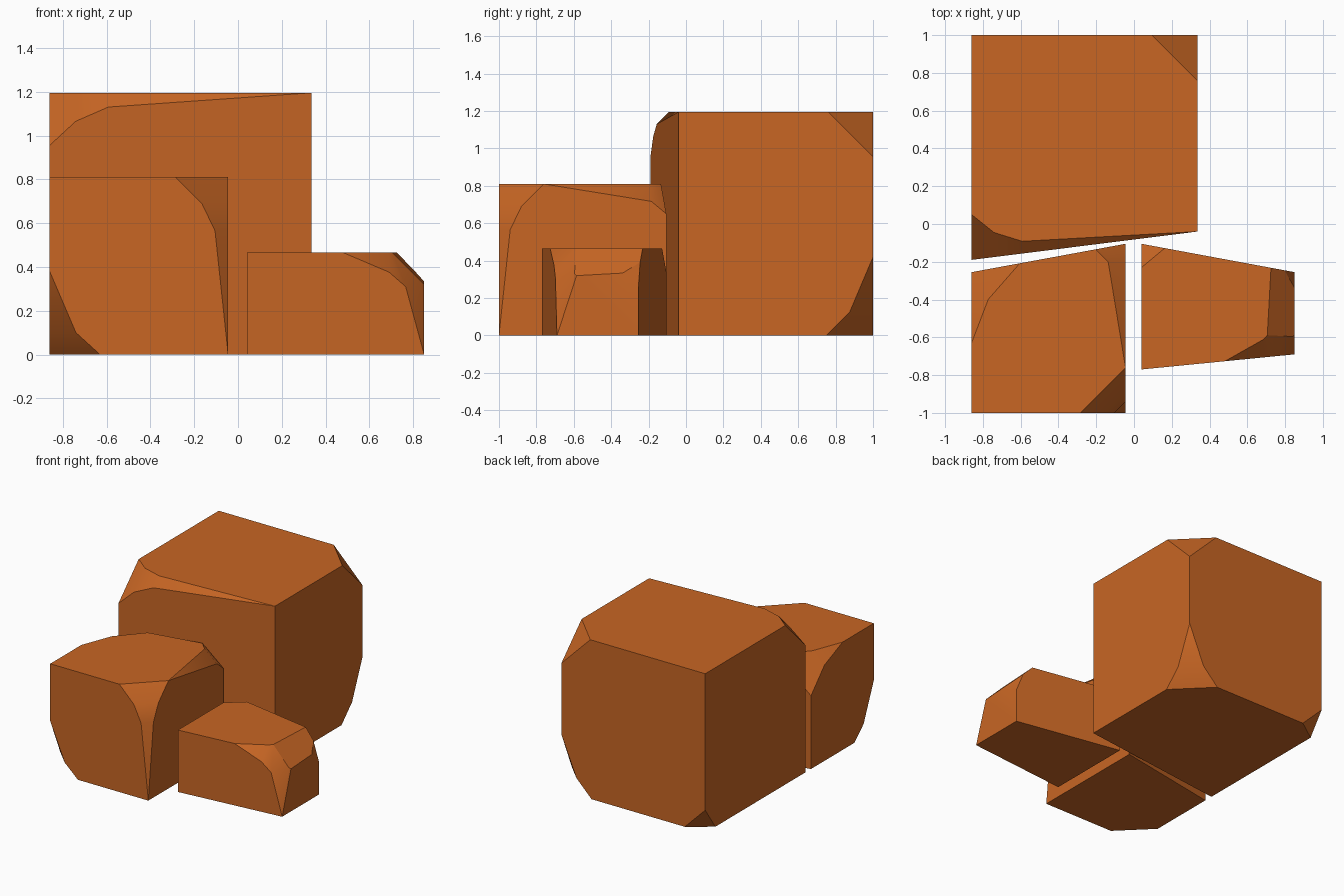
import bpy, bmesh, math
from mathutils import Vector
from mathutils.geometry import normal as plane_normal

cube = bpy.data.objects.get("Cube")
if cube:
    bpy.data.objects.remove(cube, do_unlink=True)

# One clay-orange rock colour
rock_mat = bpy.data.materials.new("clay_orange")
rock_mat.use_nodes = True
colour = (0.577, 0.133, 0.0176, 1)
rock_mat.diffuse_color = colour
rock_mat.node_tree.nodes["Principled BSDF"].inputs["Base Color"].default_value = colour

X, Y, Z = Vector((1, 0, 0)), Vector((0, 1, 0)), Vector((0, 0, 1))


def block(footprint, height):
    """Upright prism over a counter-clockwise footprint."""
    bm = bmesh.new()
    base = bm.faces.new([bm.verts.new((x, y, 0)) for x, y in footprint])
    top = bmesh.ops.extrude_face_region(bm, geom=[base], use_keep_orig=True)
    moved = [v for v in top["geom"] if isinstance(v, bmesh.types.BMVert)]
    bmesh.ops.translate(bm, verts=moved, vec=Z * height)
    bmesh.ops.recalc_face_normals(bm, faces=bm.faces[:])
    return bm


def chop(bm, a, b, c):
    """Slice off everything outside the plane through three points."""
    a, b, c = Vector(a), Vector(b), Vector(c)
    n = plane_normal(a, b, c)
    middle = sum((v.co for v in bm.verts), Vector()) / len(bm.verts)
    if n.dot(middle - a) > 0:
        n.negate()
    bmesh.ops.bisect_plane(bm, geom=bm.verts[:] + bm.edges[:] + bm.faces[:],
                           dist=0.0005, plane_co=a, plane_no=n, clear_outer=True)
    rim = [e for e in bm.edges if e.is_boundary]
    if rim:
        bmesh.ops.holes_fill(bm, edges=rim, sides=0)


def taper(bm, corner, u, v, along, steps):
    """Chip a corner, with the chip narrowing (reach, depth) along one edge."""
    corner = Vector(corner)
    u, v, along = u.normalized(), v.normalized(), along.normalized()
    for (r0, d0), (r1, d1) in zip(steps, steps[1:]):
        start = corner + along * d0
        chop(bm, start + u * r0, start + v * r0, corner + along * d1 + u * r1)


def nick(bm, corner, u, v, w, sizes):
    """Cut one corner flat, with a set length along each of its edges."""
    corner = Vector(corner)
    chop(bm, *[corner + d.normalized() * s for d, s in zip((u, v, w), sizes)])


def finish(bm, name):
    bmesh.ops.remove_doubles(bm, verts=bm.verts[:], dist=0.008)
    bmesh.ops.recalc_face_normals(bm, faces=bm.faces[:])
    mesh = bpy.data.meshes.new(name)
    bm.to_mesh(mesh)
    bm.free()
    mesh.materials.append(rock_mat)
    obj = bpy.data.objects.new(name, mesh)
    bpy.context.collection.objects.link(obj)
    bpy.ops.object.select_all(action="DESELECT")
    obj.select_set(True)
    bpy.context.view_layer.objects.active = obj
    bpy.ops.object.shade_smooth_by_angle(angle=math.radians(30))


# Large back rock
left, right, front, back, top = -0.86, 0.335, -0.19, 1.0, 1.195
bm = block([(left, front), (right, -0.04), (right, back), (left, back)], top)
front_dir = Vector((right - left, 0.15, 0))
nick(bm, (right, back, top), -X, -Y, -Z, (0.24, 0.24, 0.24))
nick(bm, (left, back, 0), X, -Y, Z, (0.17, 0.12, 0.17))
taper(bm, (right, back, 0), -X, -Y, Z, [(0.25, 0), (0.125, 0.125), (0, 0.42)])
taper(bm, (left, front, top), Y, -Z, front_dir,
      [(0.24, 0), (0.13, 0.12), (0.065, 0.27), (0, front_dir.length)])
finish(bm, "large_rock")

# Medium front rock
right, front, top = -0.045, -1.0, 0.81
back_left, back_right = -0.255, -0.105
bm = block([(left, front), (right, front), (right, back_right), (left, back_left)], top)
back_dir = Vector((right - left, back_right - back_left, 0))
taper(bm, (right, front, top), -X, Y, -Z,
      [(0.24, 0), (0.12, 0.12), (0.06, 0.245), (0, top)])
taper(bm, (left, front, 0), X, Y, Z, [(0.23, 0), (0.12, 0.1), (0, 0.38)])
taper(bm, (right, back_right, top), -back_dir, -Z, -Y,
      [(0.16, 0), (0.093, 0.08), (0, 0.655)])
taper(bm, (left, back_left, top), back_dir, -Z, -Y,
      [(0.26, 0), (0.09, 0.16), (0, 0.375)])
finish(bm, "medium_rock")

# Small side rock
left, right, top = 0.04, 0.85, 0.465
bm = block([(left, -0.77), (right, -0.69), (right, -0.255), (left, -0.105)], top)
nick(bm, (left, -0.105, top), Vector((0.81, -0.15, 0)), -Y, -Z, (0.125, 0.125, 0.125))
# sloped shoulder along the outer top edge
ridge, shoulder = Vector((0.705, -0.6, top)), Vector((right, -0.585, 0.32))
chop(bm, ridge, (0.725, -0.235, top), shoulder)
# chip running down the front outer corner
upper, lower = (0.69, -0.707, 0.375), (0.765, -0.699, 0.31)
chop(bm, (0.48, -0.727, top), ridge, upper)
chop(bm, upper, lower, (ridge + shoulder) / 2)
chop(bm, lower, shoulder, (right, -0.69, 0))
# small nick at the back outer corner
chop(bm, (right, -0.345, 0.34), (0.8, -0.246, 0.385), (right, -0.255, 0.25))
finish(bm, "small_rock")
